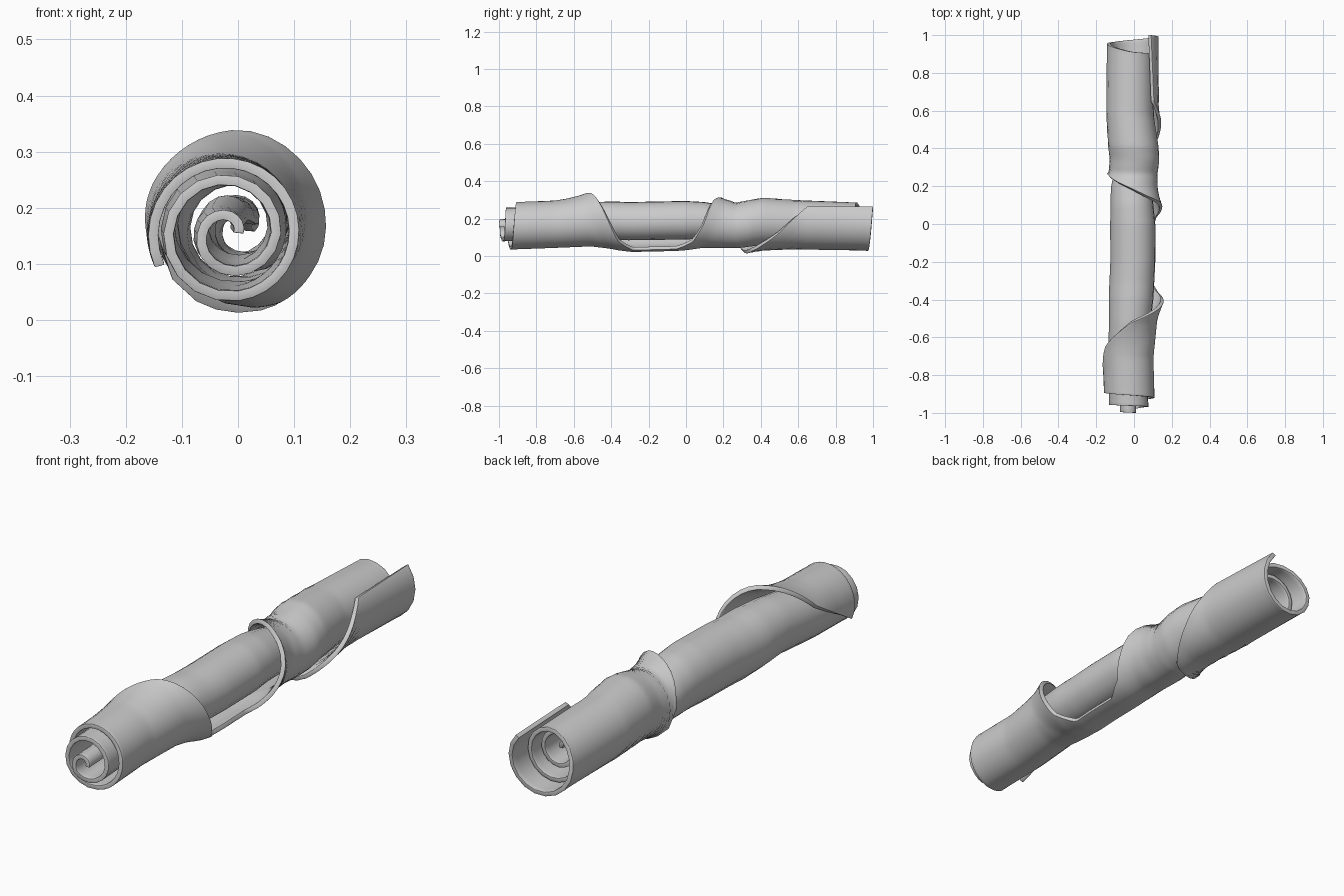
import bpy, bmesh, math

old = bpy.data.objects.get("Cube")
if old:
    bpy.data.objects.remove(old)


def interp(pts, t):
    """Smooth interpolation through (position, value) pairs."""
    if t <= pts[0][0]:
        return pts[0][1]
    for (a, va), (b, vb) in zip(pts, pts[1:]):
        if t <= b:
            k = (t - a) / (b - a)
            return va + (vb - va) * k
    return pts[-1][1]


# Spiral radius by wrap angle in degrees
RADIUS = [(-720, .028), (-540, .055), (-360, .095), (-180, .115),
          (0, .127), (180, .142), (405, .156)]
# Wrap angle at which the loose outer edge stops, along the length
EDGE = [(-.9, 205), (-.65, 150), (-.52, 90), (-.42, 10), (-.36, -35), (-.28, -62),
        (-.05, -62), (.04, -40), (.1, 0), (.15, 60), (.2, 100), (.26, 160),
        (.29, 230), (.35, 290), (.5, 340), (.65, 398), (1, 405)]
# Staggered ends of the roll by wrap angle
FRONT_END = [(-720, -1), (-500, -.995), (-400, -.97), (-150, -.955), (-60, -.93), (200, -.89)]
BACK_END = [(-720, .82), (-360, .85), (90, .91), (180, .955), (405, 1)]
# Wobble of the roll along its length
SCALE = [(-1, 1), (-.7, 1), (-.5, 1.06), (-.38, 1.14), (0, 1.15), (.13, 1.08),
         (.27, .97), (.42, 1), (.6, .95), (1, .93)]
CENTRE_X = [(-1, -.015), (-.7, -.024), (-.4, -.005), (-.2, .005), (0, .005),
            (.2, -.005), (.35, .01), (.6, -.014), (1, -.012)]
CENTRE_Z = [(-1, .15), (-.7, .162), (-.5, .178), (-.3, .17), (0, .175), (.1, .175),
            (.28, .157), (.42, .178), (.6, .173), (1, .163)]
LIFT = [(-.8, .0), (-.5, .022), (-.3, .018), (0, .014), (.2, .008), (.5, .006), (1, 0)]

ROWS, INNER, OUTER = 130, 32, 24
START, SPLIT = -720, -80


def sheet_point(v, col):
    along = -.9 + 1.9 * v
    edge = interp(EDGE, along)
    if col <= INNER:
        ang = START + (SPLIT - START) * col / INNER
    else:
        ang = SPLIT + (edge - SPLIT) * (col - INNER) / OUTER
    y = along + (interp(FRONT_END, ang) + .9) * (1 - v) ** 6 + (interp(BACK_END, ang) - 1) * v ** 6
    # the sheet lifts off slightly close to its loose edge
    near = max(0, 1 - (edge - ang) / 80)
    r = interp(RADIUS, ang) * interp(SCALE, along) + interp(LIFT, along) * near ** 1.5
    a = math.radians(ang)
    return (interp(CENTRE_X, along) + r * math.cos(a), y, interp(CENTRE_Z, along) + r * math.sin(a))


# Rolled sheet: a grid wound into a spiral
bm = bmesh.new()
grid = [[bm.verts.new(sheet_point(i / ROWS, j)) for j in range(INNER + OUTER + 1)]
        for i in range(ROWS + 1)]
for r0, r1 in zip(grid, grid[1:]):
    for j in range(INNER + OUTER):
        bm.faces.new((r0[j], r0[j + 1], r1[j + 1], r1[j]))
# Soften kinks without moving the outline
inside = [v for v in bm.verts if not v.is_boundary]
bmesh.ops.smooth_vert(bm, verts=inside, factor=.3, use_axis_x=True, use_axis_y=False, use_axis_z=True)
# Make the faces point out of the roll
bm.normal_update()
probe = bm.faces[:][INNER]
c = probe.calc_center_median()
if probe.normal.x * (c.x + .015) + probe.normal.z * (c.z - .15) < 0:
    bmesh.ops.reverse_faces(bm, faces=bm.faces[:])
mesh = bpy.data.meshes.new("rolled_sheet")
bm.to_mesh(mesh)
bm.free()
roll = bpy.data.objects.new("rolled_sheet", mesh)
bpy.context.collection.objects.link(roll)

# Sheet thickness, with rounded rims
solid = roll.modifiers.new("thickness", 'SOLIDIFY')
solid.thickness = .018
solid.offset = -1
bevel = roll.modifiers.new("round_rim", 'BEVEL')
bevel.width = .006
bevel.segments = 2
bevel.limit_method = 'ANGLE'
bevel.angle_limit = math.radians(60)

# Plain light grey
mat = bpy.data.materials.new("light_grey")
mat.use_nodes = True
colour = (.6, .6, .6, 1)
mat.diffuse_color = colour
mat.node_tree.nodes["Principled BSDF"].inputs["Base Color"].default_value = colour
mesh.materials.append(mat)

bpy.ops.object.select_all(action='DESELECT')
roll.select_set(True)
bpy.context.view_layer.objects.active = roll
bpy.ops.object.shade_smooth_by_angle(angle=math.radians(50))
